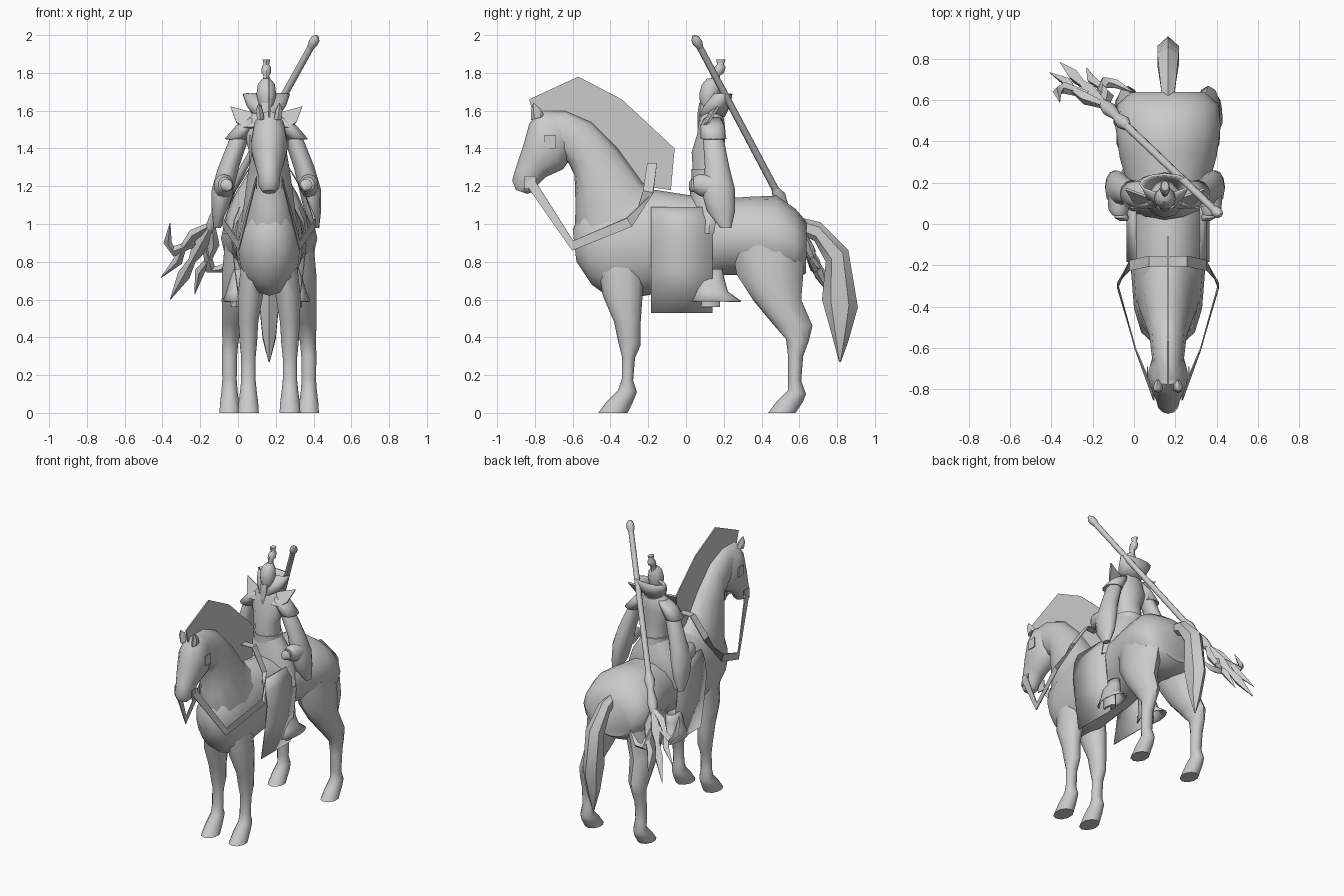
import bpy, bmesh, math
from mathutils import Vector

cube = bpy.data.objects.get("Cube")
if cube:
    bpy.data.objects.remove(cube, do_unlink=True)

HORSE_X = .165
RIDER_X = .15
SIDES = (("right", -1), ("left", 1))

grey = bpy.data.materials.new("plain grey")
grey.use_nodes = True
shade = (.6, .6, .6, 1)
grey.diffuse_color = shade
grey.node_tree.nodes["Principled BSDF"].inputs["Base Color"].default_value = shade


def finish(name, bm, thickness=None, smooth=True):
    """Turn a bmesh into a named, shaded object."""
    bmesh.ops.recalc_face_normals(bm, faces=bm.faces)
    mesh = bpy.data.meshes.new(name)
    bm.to_mesh(mesh)
    bm.free()
    mesh.materials.append(grey)
    obj = bpy.data.objects.new(name, mesh)
    bpy.context.collection.objects.link(obj)
    if thickness:
        solid = obj.modifiers.new("Thickness", "SOLIDIFY")
        solid.thickness = thickness
        solid.offset = 0
    if smooth:
        bpy.ops.object.select_all(action="DESELECT")
        bpy.context.view_layer.objects.active = obj
        obj.select_set(True)
        bpy.ops.object.shade_smooth_by_angle(angle=math.radians(50))


def skin(name, rings, capped=True, thickness=None):
    """Bridge a series of equal rings of points."""
    bm = bmesh.new()
    loops = [[bm.verts.new(p) for p in ring] for ring in rings]
    count = len(loops[0])
    for a, b in zip(loops, loops[1:]):
        for i in range(count):
            j = (i + 1) % count
            bm.faces.new((a[i], a[j], b[j], b[i]))
    if capped:
        bm.faces.new(loops[0])
        bm.faces.new(loops[-1])
    finish(name, bm, thickness)


def loft(name, rows, x=HORSE_X, side=1, count=12, **options):
    """Each row: y, z of one edge, y, z of the opposite edge, half width, x offset."""
    rings = []
    for y_a, z_a, y_b, z_b, width, *offset in rows:
        centre = Vector((x + side * sum(offset), (y_a + y_b) / 2, (z_a + z_b) / 2))
        reach = Vector((0, (y_a - y_b) / 2, (z_a - z_b) / 2))
        across = Vector((width, 0, 0))
        angles = [math.tau * i / count for i in range(count)]
        rings.append([centre + reach * math.cos(t) + across * math.sin(t) for t in angles])
    skin(name, rings, **options)


def level_loft(name, rows, x=RIDER_X, side=1, **options):
    """Each row: height, front y, back y, half width, x offset."""
    loft(name, [(f, z, b, z, *rest) for z, f, b, *rest in rows], x, side, **options)


def tube(name, path, count=8):
    """Round tube along points, each with its own radius."""
    points = [Vector(p) for p, radius in path]
    rings = []
    for i, (p, radius) in enumerate(path):
        along = (points[min(i + 1, len(points) - 1)] - points[max(i - 1, 0)]).normalized()
        a = along.cross(Vector((0, 1, 0))).normalized()
        b = along.cross(a)
        angles = [math.tau * k / count for k in range(count)]
        rings.append([points[i] + (a * math.cos(t) + b * math.sin(t)) * radius for t in angles])
    skin(name, rings)


def plate(name, outline, thickness=.006):
    bm = bmesh.new()
    bm.faces.new([bm.verts.new(p) for p in outline])
    finish(name, bm, thickness, smooth=False)


def strap(name, path, half, smooth=False):
    """Flat band following a path, widened along a per-point direction."""
    bm = bmesh.new()
    pairs = []
    for p, d in path:
        p, d = Vector(p), Vector(d).normalized() * half
        pairs.append((bm.verts.new(p + d), bm.verts.new(p - d)))
    for (a, b), (c, d) in zip(pairs, pairs[1:]):
        bm.faces.new((a, b, d, c))
    finish(name, bm, .006, smooth)


# Horse trunk, neck, head and tail
loft("horse_body", [
    (-.6, .97, -.58, .8, .06), (-.55, 1.08, -.5, .68, .13), (-.4, 1.15, -.42, .62, .165),
    (-.22, 1.19, -.22, .62, .18), (0, 1.155, 0, .66, .185), (.2, 1.135, .2, .73, .2),
    (.35, 1.145, .3, .73, .235), (.48, 1.15, .46, .7, .255), (.58, 1.08, .58, .7, .245),
    (.64, 1.01, .635, .74, .18)], count=16)
loft("horse_neck", [
    (-.15, 1.17, -.5, .75, .16), (-.23, 1.22, -.59, .9, .14), (-.36, 1.4, -.585, 1.1, .115),
    (-.5, 1.54, -.59, 1.26, .09), (-.64, 1.6, -.62, 1.32, .08), (-.76, 1.6, -.66, 1.34, .07)])
loft("horse_head", [
    (-.66, 1.58, -.6, 1.42, .06), (-.78, 1.6, -.61, 1.35, .09), (-.83, 1.53, -.65, 1.29, .1),
    (-.86, 1.42, -.74, 1.25, .08), (-.9, 1.3, -.79, 1.2, .058), (-.92, 1.23, -.81, 1.17, .055),
    (-.9, 1.18, -.84, 1.16, .035)])
loft("tail", [
    (.58, 1.04, .6, .95, .03), (.71, 1.01, .68, .91, .045), (.86, .86, .74, .8, .06),
    (.91, .56, .72, .6, .06), (.86, .38, .77, .42, .04), (.82, .27, .81, .27, .004)], count=6)

# Standing mane crest
plate("mane", [(HORSE_X, y, z) for y, z in (
    (-.8, 1.55), (-.83, 1.66), (-.57, 1.78), (-.34, 1.66), (-.06, 1.4), (-.08, 1.18),
    (-.23, 1.2), (-.36, 1.36), (-.5, 1.5), (-.64, 1.56))], .008)

for word, s in SIDES:
    def out(offset, y, z):
        return (HORSE_X + s * offset, y, z)

    # Saddle cloth hanging straight down and slightly inward from the flank
    strap(word + "_saddle_cloth", [(out(x, -.022, z), (0, 1, 0)) for x, z in (
        (.15, .53), (.18, .75), (.198, .92), (.185, 1.02), (.155, 1.09))], .163, smooth=True)
    # Ears
    loft(word + "_ear", [(-.82, 1.55, -.75, 1.57, .022, .045), (-.82, 1.6, -.77, 1.61, .02, .052),
                         (-.81, 1.64, -.805, 1.64, .002, .055)], side=s, count=6)
    # Legs and hooves
    loft(word + "_front_leg", [
        (-.47, .8, -.22, .8, .07, .08), (-.44, .62, -.23, .62, .07, .1), (-.38, .48, -.24, .48, .055, .11),
        (-.36, .38, -.24, .36, .048, .11), (-.34, .3, -.27, .29, .04, .11), (-.34, .18, -.28, .17, .04, .11),
        (-.36, .12, -.26, .11, .046, .11), (-.42, .06, -.28, .06, .054, .11), (-.465, 0, -.31, 0, .058, .11)],
        side=s, count=10)
    loft(word + "_hind_leg", [
        (.24, .88, .63, .9, .1, .14), (.27, .73, .62, .72, .095, .16), (.36, .59, .61, .6, .08, .175),
        (.46, .47, .67, .46, .058, .195), (.53, .39, .65, .38, .045, .205), (.54, .3, .62, .3, .042, .21),
        (.54, .18, .61, .17, .04, .21), (.54, .12, .635, .1, .045, .21), (.48, .06, .62, .06, .052, .21),
        (.435, 0, .58, 0, .056, .21)], side=s, count=10)
    # Rein and breast strap, closing in toward the withers
    strap(word + "_rein", [
        (out(.07, -.83, 1.23), (0, 1, .6)), (out(.16, -.6, .885), (0, .1, 1)),
        (out(.245, -.3, 1.01), (0, -.6, 1)), (out(.185, -.2, 1.17), (0, 1, -.2)),
        (out(.09, -.18, 1.32), (0, 1, 0))], .026)
    # Bridle tabs
    for tab, offset, y, z in (("cheek_tab", .1, -.72, 1.435), ("bit_tab", .068, -.825, 1.22)):
        plate(word + "_" + tab, [out(offset, y + a * .03, z + b * .035)
                                 for a, b in ((-1, -1), (1, -1), (1, 1), (-1, 1))])
    # Trouser hem and boot
    level_loft(word + "_trouser_hem", [
        (.76, .07, .19, .03, .14), (.71, .06, .2, .04, .15), (.64, .05, .22, .05, .16),
        (.59, .03, .29, .06, .17)], side=s, capped=False, thickness=.006)
    level_loft(word + "_boot", [(.68, .08, .17, .03, .16), (.6, .07, .18, .03, .16),
                                (.56, .07, .18, .028, .16)], side=s, count=8)

# Rein bridge above the withers
strap("rein_bridge", [((HORSE_X + s * .09, -.18, 1.32), (0, 1, 0)) for word, s in SIDES], .026)

# Rider body
level_loft("rider_torso", [
    (1.1, .03, .24, .1), (1.22, .04, .22, .085), (1.38, .03, .2, .09), (1.48, .06, .21, .12),
    (1.56, .07, .2, .1), (1.63, .1, .18, .035)])
level_loft("robe_skirt", [(1.28, .04, .21, .09), (1.16, .02, .25, .165), (1.05, .02, .24, .21),
                          (.95, .03, .21, .225)])
level_loft("belt", [(1.24, .03, .225, .095), (1.29, .03, .22, .098)])
level_loft("rider_head", [
    (1.6, .09, .15, .025), (1.63, .075, .17, .042), (1.69, .07, .18, .052), (1.74, .085, .18, .045),
    (1.77, .11, .17, .02)])
level_loft("beard", [(1.64, .07, .11, .03), (1.58, .06, .1, .025), (1.5, .06, .07, .004)], count=6)
level_loft("topknot", [(1.75, .12, .18, .02), (1.785, .14, .18, .015), (1.8, .14, .2, .026),
                       (1.83, .15, .21, .024), (1.845, .165, .2, .015), (1.87, .16, .21, .02)], count=8)
level_loft("flared_collar", [(1.57, .07, .2, .06), (1.63, .1, .23, .1), (1.69, .15, .24, .12)],
           capped=False, thickness=.012)

for word, s in SIDES:
    # Sleeves, shoulder guards, hands
    level_loft(word + "_sleeve", [
        (1.54, .1, .19, .04, .08), (1.45, .09, .2, .05, .145), (1.3, .1, .23, .055, .2),
        (1.18, .08, .26, .058, .232), (1.07, .11, .26, .045, .245), (.98, .18, .24, .02, .26)], side=s)
    level_loft(word + "_shoulder_guard", [
        (1.56, .1, .18, .03, .07), (1.52, .08, .2, .045, .11), (1.45, .08, .21, .056, .16)],
        side=s, capped=False, thickness=.008)
    loft(word + "_cuff", [(.16, 1.26, .16, 1.12, .05, .23), (.07, 1.265, .07, 1.15, .052, .225),
                          (.04, 1.25, .04, 1.17, .035, .22)], RIDER_X, s, count=10)
    loft(word + "_hand", [(.06, 1.235, .06, 1.17, .03, .215), (.03, 1.24, .03, 1.17, .035, .21),
                          (.015, 1.22, .015, 1.18, .02, .2)], RIDER_X, s, count=8)
    plate(word + "_shoulder_wing", [(RIDER_X + s * a, y, z) for a, y, z in (
        (.03, .08, 1.51), (.12, .08, 1.51), (.16, .12, 1.54), (.19, .17, 1.62), (.08, .13, 1.59))], .012)

# Polearm: frame along the shaft and across the blades
butt = Vector((.41, .05, 1.98))
along = Vector((-.44, .42, -.79)).normalized()
across = Vector((.9, .1, -.4))
across = (across - along * across.dot(along)).normalized()


def on_pole(distance, aside=0):
    return butt + along * distance + across * aside


tube("pole_shaft", [(on_pole(0), .018), (on_pole(1.3), .02)])
tube("pole_pommel", [(on_pole(-.02), .01), (on_pole(0), .024), (on_pole(.03), .026), (on_pole(.06), .018)])
tube("pole_socket", [(on_pole(1), .02), (on_pole(1.05), .036), (on_pole(1.12), .022),
                     (on_pole(1.2), .036), (on_pole(1.28), .022)])
tube("centre_blade", [(on_pole(1.25), .022), (on_pole(1.4), .04), (on_pole(1.48), .02),
                      (on_pole(1.58), .034), (on_pole(1.74), .002)], count=4)
for word, s in SIDES:
    tube(word + "_prong", [(on_pole(1.24), .016), (on_pole(1.34, s * .06), .03), (on_pole(1.44, s * .075), .018),
                           (on_pole(1.52, s * .065), .026), (on_pole(1.65, s * .1), .002)], count=4)
    tube(word + "_barb", [(on_pole(1.38, s * .03), .018), (on_pole(1.48, s * .11), .028),
                          (on_pole(1.45, s * .16), .022), (on_pole(1.34, s * .2), .002)], count=4)
